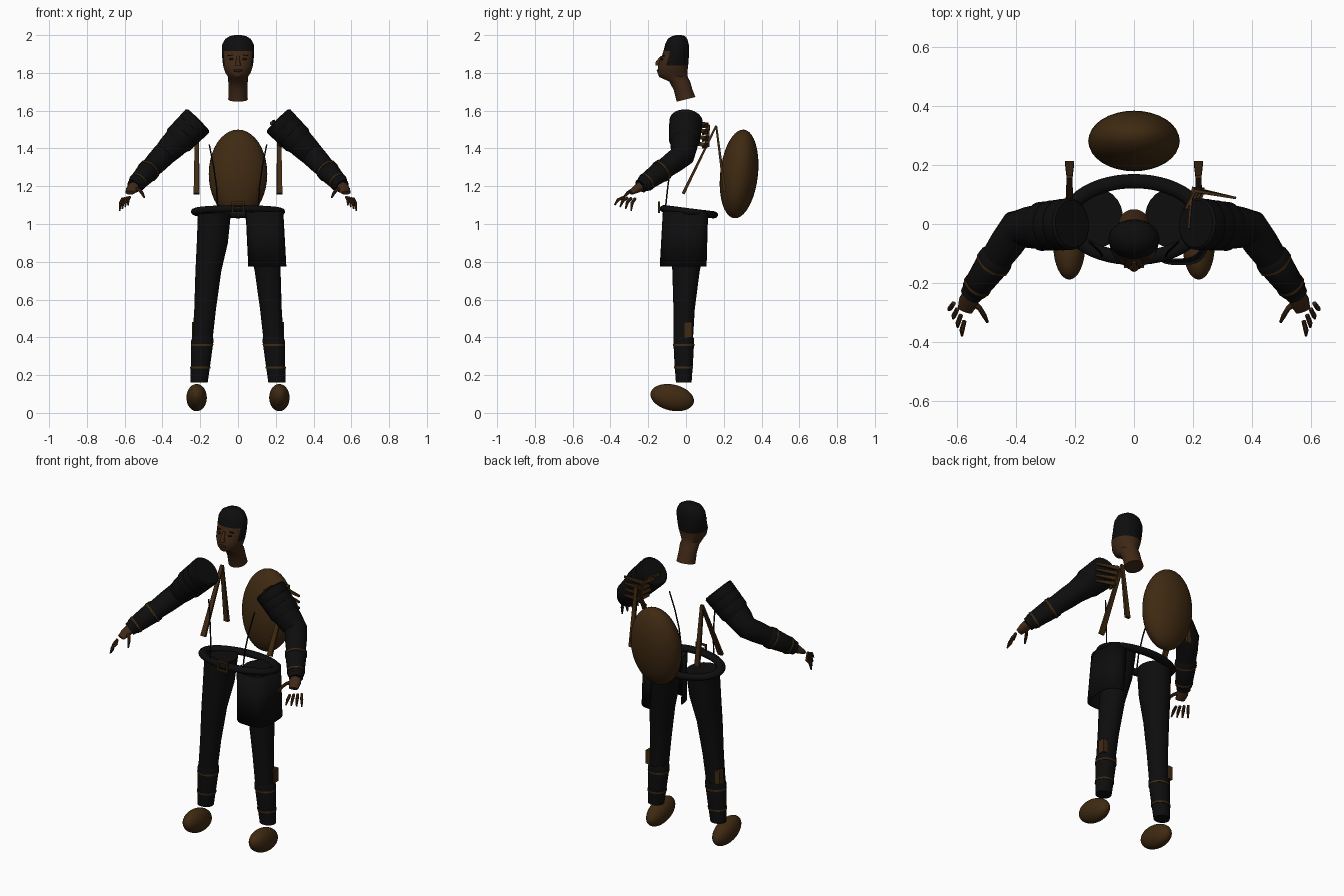
import bpy, bmesh, math
from mathutils import Vector, Matrix

if "Cube" in bpy.data.objects:
    bpy.data.objects.remove(bpy.data.objects["Cube"])


def material(name, rgb):
    m = bpy.data.materials.new(name)
    m.use_nodes = True
    m.diffuse_color = (*rgb, 1)
    bsdf = m.node_tree.nodes["Principled BSDF"]
    bsdf.inputs["Base Color"].default_value = (*rgb, 1)
    bsdf.inputs["Roughness"].default_value = 0.8
    return m


CLOTH = material("black cloth", (0.004, 0.004, 0.0045))
HAIR = material("black hair", (0.004, 0.004, 0.004))
LEATHER = material("brown leather", (0.05, 0.023, 0.006))
SKIN = material("brown skin", (0.05, 0.021, 0.008))
LIPS = material("dark lips", (0.03, 0.01, 0.005))
EYES = material("dark eyes", (0.01, 0.006, 0.004))
made = []


def finish(name, bm, *mats):
    bmesh.ops.recalc_face_normals(bm, faces=bm.faces)
    mesh = bpy.data.meshes.new(name)
    bm.to_mesh(mesh)
    bm.free()
    for m in mats:
        mesh.materials.append(m)
    ob = bpy.data.objects.new(name, mesh)
    bpy.context.collection.objects.link(ob)
    made.append(ob)
    return ob


def tube(name, pts, radii, mats, ref=(0, 0, 1), axis=None, segs=20, closed=False):
    """Sweep an elliptical section along points; radii holds one (u, v) pair per point."""
    bm = bmesh.new()
    pts = [Vector(p) for p in pts]
    n = len(pts)
    if len(radii) == 1:
        radii = radii * n
    rings = []
    for i, p in enumerate(pts):
        if closed:
            t = pts[(i + 1) % n] - pts[i - 1]
        else:
            t = pts[min(i + 1, n - 1)] - pts[max(i - 1, 0)]
        t = Vector(axis) if axis else t.normalized()
        u = t.cross(Vector(ref)).normalized()
        v = t.cross(u)
        k = math.sqrt(2) if segs == 4 else 1
        ring = []
        for j in range(segs):
            a = (j + 0.5) * math.tau / segs
            ring.append(bm.verts.new(p + k * (u * radii[i][0] * math.cos(a) + v * radii[i][1] * math.sin(a))))
        rings.append(ring)
    for i in range(n if closed else n - 1):
        a, b = rings[i], rings[(i + 1) % n]
        for j in range(segs):
            bm.faces.new((a[j], a[j - 1], b[j - 1], b[j]))
    if not closed:
        bm.faces.new(rings[0])
        bm.faces.new(rings[-1])
    return finish(name, bm, *mats)


def ball(name, loc, size, mat, tilt=0):
    bm = bmesh.new()
    m = Matrix.Translation(loc) @ Matrix.Rotation(tilt, 4, 'X') @ Matrix.Diagonal((*size, 1))
    bmesh.ops.create_uvsphere(bm, u_segments=32, v_segments=20, radius=1, matrix=m)
    return finish(name, bm, mat)


def box(name, loc, size, mat, rot=0):
    bm = bmesh.new()
    m = Matrix.Translation(loc) @ Matrix.Rotation(rot, 4, 'Y') @ Matrix.Diagonal((*size, 1))
    bmesh.ops.create_cube(bm, size=1, matrix=m)
    return finish(name, bm, mat)


# Head and neck: rings of (z, y, half width, half depth)
rows = [(1.66, 0.0, .052, .05), (1.71, -.015, .05, .05), (1.755, -.034, .052, .056),
        (1.778, -.066, .052, .076), (1.8, -.072, .067, .079), (1.84, -.068, .08, .08),
        (1.88, -.058, .084, .073), (1.915, -.052, .086, .068), (1.95, -.048, .084, .063),
        (1.98, -.045, .068, .052), (1.995, -.04, .043, .034), (2.0, -.038, .018, .015)]
head = tube("head", [(0, r[1], r[0]) for r in rows], [(r[2], r[3]) for r in rows],
            (SKIN, HAIR), ref=(0, 1, 0), axis=(0, 0, 1), segs=32)
for f in head.data.polygons:
    c = f.center
    front = c.y < -.075 and abs(c.x) < .075
    f.material_index = int(c.z > (1.915 if front else 1.84))
for v in head.data.vertices:      # slant the open end of the neck
    if v.co.z < 1.67:
        v.co.z += v.co.y * 0.25

# Face
tube("nose", [(0, -.128, 1.89), (0, -.148, 1.86), (0, -.148, 1.838)],
     [(.007, .006), (.011, .012), (.016, .014)], (SKIN,), ref=(0, 1, 0), axis=(0, 0, 1), segs=10)
ball("lips", (0, -.147, 1.812), (.024, .008, .007), LIPS)
for s, side in ((-1, "right"), (1, "left")):
    ball(side + "_eye", (s * .034, -.125, 1.873), (.014, .008, .006), EYES)
    box(side + "_eyebrow", (s * .036, -.119, 1.893), (.034, .008, .006), HAIR, s * .12)

# Limbs, mirrored
for s, side in ((-1, "right_"), (1, "left_")):
    def P(x, y, z):
        return Vector((s * x, y, z))

    # Arm sleeve and forearm wrap
    shoulder, elbow, wrist = P(.215, 0, 1.545), P(.395, -.015, 1.365), P(.552, -.24, 1.2)
    def arm(t):
        return shoulder.lerp(elbow, t)
    def fore(t):
        return elbow.lerp(wrist, t)
    tube(side + "sleeve", [arm(.1), arm(.5), arm(.8), elbow, fore(.2), fore(.5), wrist],
         [(r, r) for r in (.078, .077, .07, .063, .06, .052, .038)], (CLOTH,))
    tube(side + "bracer", [fore(.42), fore(.46), fore(.92), fore(.94)],
         [(r, r) for r in (.054, .06, .045, .04)], (CLOTH,))
    for t, r in ((.52, .059), (.86, .048)):
        tube(side + "bracer_band", [fore(t - .015), fore(t + .015)], [(r + .002, r + .002)], (LEATHER,))

    # Layered shoulder guard
    for i in range(3):
        a, r = .19 * i, .088 - .002 * i
        tube(side + "shoulder_plate", [arm(a - .03), arm(a), arm(a + .17), arm(a + .24)],
             [(k, k) for k in (r - .008, r, r - .001, r - .01)], (CLOTH,), segs=28)

    # Hand, thumb and separate fingers
    tube(side + "hand", [wrist, P(.56, -.262, 1.185), P(.572, -.292, 1.165)],
         [(.03, .026), (.034, .022), (.026, .012)], (SKIN,), segs=14)
    tube(side + "thumb", [P(.545, -.268, 1.187), P(.522, -.285, 1.18), P(.508, -.308, 1.165), P(.496, -.332, 1.14)],
         [(.014, .012), (.009, .009), (.009, .009), (.005, .005)], (SKIN,), segs=8)
    for i in range(4):
        base = P(.574 + .012 * i, -.328 + .02 * i, 1.142 - .002 * i)
        tip = P(.582 + .015 * i, -.378 + .029 * i, 1.1 - .01 * min(i, 3))
        mid = base.lerp(tip, .5) + P(.004, -.006, .008)
        tube(side + "finger", [base, mid, tip], [(.008, .008), (.009, .009), (.004, .004)], (SKIN,), segs=8)

    # Trouser leg, gaiter and bands
    leg = [(1.055, .125, .02, .088, .1), (.9, .136, .012, .083, .092), (.75, .157, 0, .069, .073),
           (.55, .174, -.01, .058, .057), (.4, .187, -.014, .054, .052), (.18, .205, -.01, .043, .04)]
    tube(side + "trouser_leg", [P(x, y, z) for z, x, y, _, _ in leg], [(a, b) for *_, a, b in leg],
         (CLOTH,), ref=(0, 1, 0), axis=(0, 0, 1), segs=24)
    def shin(z):
        return P(.187 + (.4 - z) * .08, -.012, z)
    tube(side + "gaiter", [shin(z) for z in (.4, .385, .27, .16)],
         [(.055, .053), (.06, .056), (.053, .05), (.046, .042)], (CLOTH,), ref=(0, 1, 0), axis=(0, 0, 1))
    for z, r in ((.36, .06), (.24, .054)):
        tube(side + "gaiter_band", [shin(z - .005), shin(z + .005)], [(r, r - .003)], (LEATHER,),
             ref=(0, 1, 0), axis=(0, 0, 1))
    box(side + "shin_patch", P(.229, .012, .44), (.03, .042, .08), LEATHER)

    # Rounded boot, toe raised
    ball(side + "boot", P(.219, -.073, .081), (.054, .117, .069), LEATHER, -.22)

    # Pack straps: two legs meeting at the shoulder blade, and thin chest cords
    top = P(.218, .16, 1.52)
    for name, end in (("front_strap", P(.22, -.015, 1.16)), ("rear_strap", P(.218, .205, 1.17))):
        tube(side + name, [top, end], [(.005, .01), (.008, .015)], (LEATHER,), ref=(1, 0, 0), segs=4)
    tube(side + "chest_cord", [P(.152, -.06, 1.42), P(.13, -.08, 1.31), P(.114, -.096, 1.2), P(.108, -.108, 1.09)],
         [(.004, .004)], (CLOTH,), segs=8)

# Oval back pack
ball("back_pack", (0, .281, 1.265), (.155, .1, .236), LEATHER, -.11)

# Belt hoop and buckle
hoop = []
for i in range(48):
    a = i * math.tau / 48
    y = .13 * math.sin(a)
    hoop.append((.225 * math.cos(a), .015 + y, 1.065 - .125 * y))
tube("belt", hoop, [(.025, .019)], (CLOTH,), segs=12, closed=True)
tube("buckle", [(x, -.143, 1.088 + z) for x, z in ((-.03, -.026), (.03, -.026), (.03, .026), (-.03, .026))],
     [(.006, .006)], (LEATHER,), ref=(0, 1, 0), segs=4, closed=True)
box("buckle_pin", (0, -.145, 1.088), (.03, .008, .008), LEATHER)

# Cloth panel wrapped round the left thigh
bm = bmesh.new()
rows = []
for z, cx, cy, rx, ry in ((1.065, .14, -.003, .1, .12), (.775, .155, -.015, .101, .124)):
    row = []
    for i in range(25):
        a = math.radians(185 + i * 11)
        c, d = math.cos(a), math.sin(a)
        row.append(bm.verts.new((cx + rx * math.copysign(abs(c) ** .65, c),
                                 cy + ry * math.copysign(abs(d) ** .65, d), z)))
    rows.append(row)
for i in range(24):
    bm.faces.new((rows[0][i], rows[0][i + 1], rows[1][i + 1], rows[1][i]))
panel = finish("thigh_panel", bm, CLOTH)
panel.modifiers.new("thickness", 'SOLIDIFY').thickness = .006

# Slatted brace behind the left shoulder
for i in range(4):
    z = 1.525 - .036 * i
    tube("shoulder_slat", [(.175 + .012 * i, .05, z + .01), (.205 + .01 * i, .112, z), (.345, .088, z - .012)],
         [(.005, .009), (.006, .012), (.004, .006)], (LEATHER,), segs=4)
tube("slat_strap", [(.185, -.015, 1.535), (.19, .05, 1.54), (.2, .115, 1.52), (.235, .112, 1.41)],
     [(.012, .004)], (LEATHER,), ref=(1, 0, 0), segs=4)

# Smooth shading with sharp edges kept
bpy.ops.object.select_all(action='DESELECT')
for ob in made:
    ob.select_set(True)
bpy.context.view_layer.objects.active = made[0]
bpy.ops.object.shade_smooth_by_angle(angle=math.radians(40))
